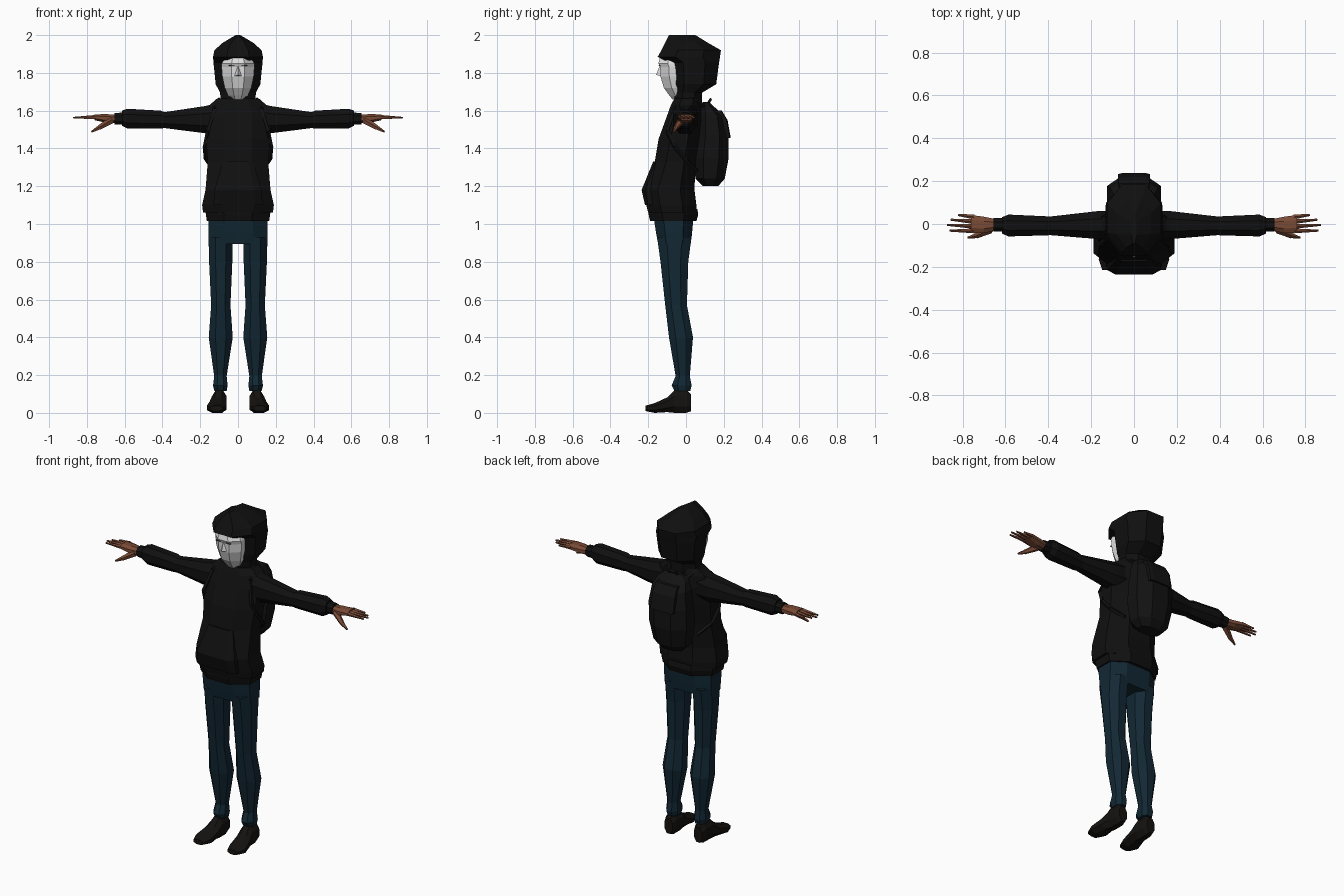
import bpy, bmesh
from mathutils import Vector


def material(name, rgb):
    m = bpy.data.materials.new(name)
    m.diffuse_color = (*rgb, 1)
    return m


CLOTH = material("black_cloth", (0.005, 0.005, 0.005))
PACK = material("pack_black", (0.006, 0.006, 0.006))
DENIM = material("dark_teal_denim", (0.006, 0.021, 0.034))
SHOE = material("shoe_black", (0.007, 0.006, 0.005))
SKIN = material("brown_skin", (0.19, 0.068, 0.036))
WHITE = material("mask_white", (0.75, 0.75, 0.75))
GREY = material("mask_grey", (0.12, 0.12, 0.12))


def finish(name, bm, mat, mirror=False):
    """Store the mesh as an object, with an optional copy across x = 0."""
    bmesh.ops.recalc_face_normals(bm, faces=bm.faces[:])
    for side in (1, -1) if mirror else (1,):
        if side < 0:
            for v in bm.verts:
                v.co.x *= -1
            bmesh.ops.reverse_faces(bm, faces=bm.faces[:])
        label = name if not mirror else ("left_" if side > 0 else "right_") + name
        me = bpy.data.meshes.new(label)
        bm.to_mesh(me)
        me.materials.append(mat)
        bpy.context.collection.objects.link(bpy.data.objects.new(label, me))
    bm.free()


def add_loft(bm, rings, axis="z", c=0.28):
    """Skin chamfered rectangles; each ring is (t, u0, u1, v0, v1)."""
    loops = []
    for t, u0, u1, v0, v1 in rings:
        a, b = (u1 - u0) * c, (v1 - v0) * c
        pts = [(u0 + a, v0), (u1 - a, v0), (u1, v0 + b), (u1, v1 - b),
               (u1 - a, v1), (u0 + a, v1), (u0, v1 - b), (u0, v0 + b)]
        place = {"x": lambda u, v: (t, u, v), "y": lambda u, v: (u, t, v),
                 "z": lambda u, v: (u, v, t)}[axis]
        loops.append([bm.verts.new(place(u, v)) for u, v in pts])
    for lo, hi in zip(loops, loops[1:]):
        for i in range(8):
            j = (i + 1) % 8
            bm.faces.new((lo[i], lo[j], hi[j], hi[i]))
    bm.faces.new(loops[0])
    bm.faces.new(loops[-1])


def loft(name, rings, mat, axis="z", c=0.28, mirror=False):
    bm = bmesh.new()
    add_loft(bm, rings, axis, c)
    finish(name, bm, mat, mirror)


def sym(rows):
    """(z, half width, front, back) to loft rings."""
    return [(z, -w, w, f, b) for z, w, f, b in rows]


def add_rod(bm, p, q, r0, r1, sides=5):
    p, q = Vector(p), Vector(q)
    d = q - p
    mat = d.to_track_quat("Z", "Y").to_matrix().to_4x4()
    mat.translation = (p + q) / 2
    bmesh.ops.create_cone(bm, cap_ends=True, segments=sides, radius1=r0,
                          radius2=r1, depth=d.length, matrix=mat)


def chain(name, pts, r, mat, mirror=False):
    bm = bmesh.new()
    for p, q in zip(pts, pts[1:]):
        add_rod(bm, p, q, r, r, 4)
    finish(name, bm, mat, mirror)


# Hooded top: hem band, body and front pocket
loft("hem", sym([(1.015, 0.165, -0.19, 0.055), (1.05, 0.17, -0.198, 0.065),
                 (1.08, 0.175, -0.2, 0.06)]), CLOTH)
loft("torso", sym([(1.06, 0.185, -0.2, 0.055), (1.10, 0.19, -0.21, 0.055),
                   (1.18, 0.172, -0.226, 0.045), (1.33, 0.16, -0.165, 0.05),
                   (1.45, 0.17, -0.145, 0.07), (1.56, 0.172, -0.105, 0.08),
                   (1.63, 0.15, -0.08, 0.08), (1.665, 0.11, -0.06, 0.075)]), CLOTH)
loft("front_pocket", sym([(1.10, 0.13, -0.217, -0.1), (1.18, 0.125, -0.235, -0.1),
                          (1.33, 0.08, -0.174, -0.1)]), CLOTH, c=0.15)

# Hood with overhanging brim
loft("hood", sym([(1.64, 0.09, -0.06, 0.085), (1.695, 0.095, -0.06, 0.085),
                  (1.74, 0.118, -0.075, 0.16), (1.855, 0.13, -0.09, 0.175),
                  (1.885, 0.132, -0.15, 0.18), (1.92, 0.125, -0.13, 0.185),
                  (1.96, 0.08, -0.11, 0.115), (2.0, 0.012, -0.09, 0.05)]), CLOTH)

# Mask with nose and brow slits
loft("mask", sym([(1.658, 0.035, -0.07, 0.02), (1.68, 0.052, -0.088, 0.02),
                  (1.72, 0.07, -0.117, 0.02), (1.78, 0.083, -0.135, 0.02),
                  (1.83, 0.087, -0.137, 0.02), (1.85, 0.086, -0.146, 0.02),
                  (1.895, 0.06, -0.135, 0.02)]), WHITE, c=0.3)
bm = bmesh.new()
top, tip = bm.verts.new((0, -0.139, 1.838)), bm.verts.new((0, -0.158, 1.79))
lf, rt = bm.verts.new((-0.022, -0.132, 1.782)), bm.verts.new((0.022, -0.132, 1.782))
for f in ((top, lf, tip), (top, tip, rt), (lf, rt, tip), (top, rt, lf)):
    bm.faces.new(f)
finish("nose", bm, WHITE)
loft("brow_slit", [(1.836, 0.018, 0.05, -0.143, -0.135),
                   (1.842, 0.018, 0.05, -0.146, -0.137)], GREY, c=0.1, mirror=True)

# Sleeves and cuffs
loft("sleeve", [(0.10, -0.07, 0.06, 1.475, 1.645), (0.17, -0.07, 0.06, 1.48, 1.625),
                (0.39, -0.052, 0.035, 1.508, 1.592), (0.41, -0.053, 0.036, 1.505, 1.6),
                (0.585, -0.058, 0.044, 1.505, 1.61), (0.615, -0.045, 0.032, 1.52, 1.6)],
     CLOTH, "x", mirror=True)
loft("cuff", [(0.60, -0.036, 0.027, 1.525, 1.59), (0.655, -0.036, 0.027, 1.527, 1.588)],
     CLOTH, "x", mirror=True)

# Hands: palm, four fingers and a drooping thumb
bm = bmesh.new()
add_loft(bm, [(0.64, -0.028, 0.022, 1.535, 1.578), (0.70, -0.043, 0.034, 1.536, 1.582),
              (0.76, -0.042, 0.042, 1.55, 1.58)], "x")
for y0, y1, x1 in ((0.033, 0.042, 0.82), (0.011, 0.02, 0.855),
                   (-0.011, -0.004, 0.872), (-0.032, -0.031, 0.86)):
    add_rod(bm, (0.745, y0, 1.566), (x1, y1, 1.562), 0.012, 0.005)
add_rod(bm, (0.67, -0.025, 1.55), (0.735, -0.055, 1.51), 0.02, 0.013)
add_rod(bm, (0.73, -0.053, 1.513), (0.775, -0.064, 1.488), 0.013, 0.005)
finish("hand", bm, SKIN, True)

# Trousers: hips and tapered legs
loft("hips", sym([(0.895, 0.155, -0.148, 0.025), (0.95, 0.157, -0.158, 0.032),
                  (1.04, 0.157, -0.172, 0.04)]), DENIM, c=0.25)
loft("leg", [(0.115, 0.06, 0.125, -0.06, 0.022), (0.145, 0.055, 0.132, -0.076, 0.03),
             (0.195, 0.06, 0.126, -0.055, 0.02), (0.40, 0.028, 0.155, -0.09, 0.037),
             (0.57, 0.04, 0.142, -0.11, 0.005), (0.80, 0.03, 0.153, -0.135, 0.012),
             (0.93, 0.028, 0.156, -0.153, 0.029)], DENIM, mirror=True)

# Shoes
loft("shoe", [(0.026, 0.072, 0.125, 0.008, 0.1), (0.0, 0.062, 0.135, 0.0, 0.125),
              (-0.06, 0.06, 0.138, 0.0, 0.122), (-0.10, 0.06, 0.15, 0.004, 0.082),
              (-0.165, 0.062, 0.165, 0.0, 0.052), (-0.215, 0.08, 0.148, 0.01, 0.038)],
     SHOE, "y", mirror=True)

# Backpack: bag, flap, handle and shoulder straps
loft("backpack", sym([(1.2, 0.07, 0.09, 0.17), (1.24, 0.105, 0.05, 0.205),
                      (1.35, 0.125, 0.04, 0.226), (1.47, 0.125, 0.055, 0.226),
                      (1.57, 0.11, 0.065, 0.205), (1.62, 0.09, 0.08, 0.15),
                      (1.645, 0.055, 0.09, 0.125)]), PACK)
loft("backpack_flap", sym([(1.455, 0.075, 0.2, 0.237), (1.55, 0.075, 0.17, 0.22),
                           (1.6, 0.07, 0.15, 0.19)]), PACK, c=0.12)
chain("backpack_handle", [(-0.03, 0.115, 1.635), (-0.02, 0.13, 1.66),
                          (0.02, 0.13, 1.66), (0.03, 0.115, 1.635)], 0.008, PACK)
chain("shoulder_strap", [(0.07, 0.1, 1.625), (0.1, 0.03, 1.66), (0.125, -0.06, 1.61),
                         (0.16, -0.1, 1.49), (0.176, -0.06, 1.41),
                         (0.17, 0.0, 1.34), (0.115, 0.06, 1.28)], 0.011, PACK, True)
